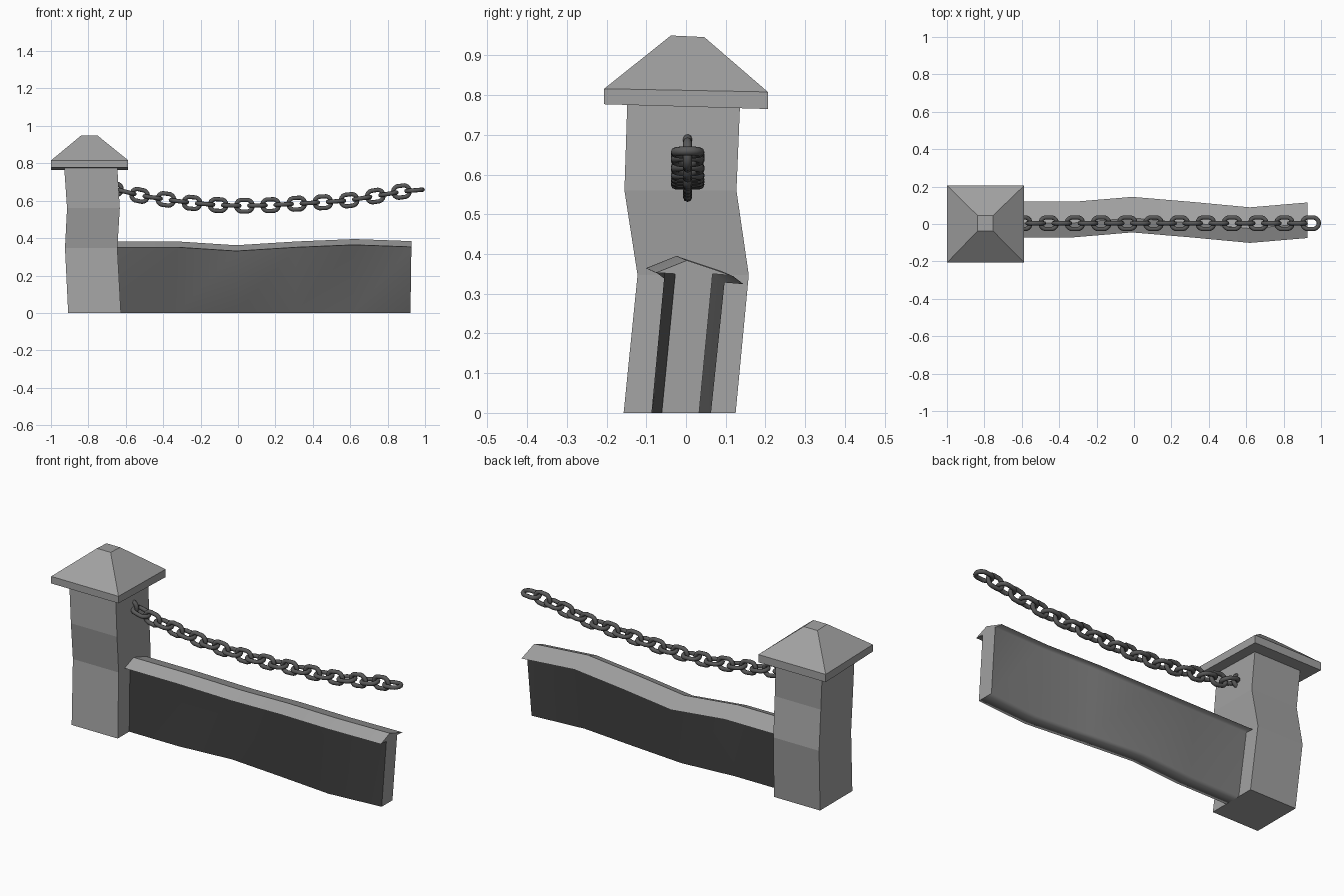
import bpy, bmesh, math
from mathutils import Matrix, Vector

cube = bpy.data.objects.get("Cube")
if cube:
    bpy.data.objects.remove(cube, do_unlink=True)


def material(name, value):
    m = bpy.data.materials.new(name)
    m.use_nodes = True
    col = (value, value, value, 1)
    m.diffuse_color = col
    m.node_tree.nodes["Principled BSDF"].inputs["Base Color"].default_value = col
    return m


stone = material("grey stone", 0.36)
iron = material("dark iron", 0.1)


def finish(name, bm, mat):
    bmesh.ops.recalc_face_normals(bm, faces=bm.faces[:])
    mesh = bpy.data.meshes.new(name)
    bm.to_mesh(mesh)
    bm.free()
    mesh.materials.append(mat)
    obj = bpy.data.objects.new(name, mesh)
    bpy.context.collection.objects.link(obj)
    return obj


def smooth(obj, degrees):
    bpy.ops.object.select_all(action='DESELECT')
    obj.select_set(True)
    bpy.context.view_layer.objects.active = obj
    bpy.ops.object.shade_smooth_by_angle(angle=math.radians(degrees))


def loft(name, rings, mat):
    """Skin a row of closed rings and cap both ends."""
    bm = bmesh.new()
    rows = [[bm.verts.new(p) for p in ring] for ring in rings]
    n = len(rows[0])
    for a, b in zip(rows, rows[1:]):
        for i in range(n):
            j = (i + 1) % n
            bm.faces.new((a[i], a[j], b[j], b[i]))
    bm.faces.new(rows[0])
    bm.faces.new(rows[-1])
    return finish(name, bm, mat)


def square(cx, cy, z, half, tilt=0):
    return [(cx + sx * half, cy + sy * half, z - sy * tilt)
            for sx, sy in ((-1, -1), (1, -1), (1, 1), (-1, 1))]


# Crooked gate post and its pyramid cap
loft("post", [square(-0.767, -0.016, 0, 0.141),
              square(-0.785, 0.018, 0.347, 0.140),
              square(-0.773, -0.014, 0.56, 0.141),
              square(-0.787, -0.006, 0.775, 0.142)], stone)
loft("post_cap", [square(-0.793, 0, 0.771, 0.206, 0.006),
                  square(-0.793, 0, 0.812, 0.206, 0.004),
                  square(-0.795, 0.004, 0.948, 0.042, 0.002)], stone)


# Wavy leaning wall with a ridged coping: x, centre y, eave height
def wall_ring(x, cy, z):
    foot = cy - 0.034
    return [(x - 0.005, foot - 0.047, 0), (x, cy - 0.047, z),
            (x, cy - 0.095, z + 0.003), (x, cy - 0.018, z + 0.034),
            (x, cy + 0.095, z - 0.004), (x, cy + 0.047, z),
            (x - 0.005, foot + 0.047, 0)]


wall = loft("wall", [wall_ring(*s) for s in (
    (-0.66, 0.024, 0.348), (-0.32, 0.024, 0.348), (-0.01, 0.05, 0.328),
    (0.31, 0.023, 0.348), (0.62, -0.006, 0.361), (0.927, 0.02, 0.35))], stone)
smooth(wall, 100)
# Keep the coping ridge and the wall ends crisp
for e in wall.data.edges:
    a, b = (wall.data.vertices[i] for i in e.vertices)
    on_end = abs(a.co.x - b.co.x) < 0.02 and (a.index < 7 or a.index >= 35)
    if on_end or (a.index % 7 == 3 and b.index % 7 == 3):
        e.use_edge_sharp = True

# Sagging chain of alternating flat and upright links
SAG = [(-0.68, 0.668), (-0.52, 0.627), (-0.38, 0.606), (-0.245, 0.588),
       (-0.11, 0.577), (0.02, 0.573), (0.17, 0.576), (0.31, 0.584),
       (0.46, 0.592), (0.59, 0.602), (0.735, 0.625), (0.88, 0.65), (1.02, 0.662)]


def sag(x):
    for (x0, z0), (x1, z1) in zip(SAG, SAG[1:]):
        if x <= x1:
            return z0 + (z1 - z0) * (x - x0) / (x1 - x0)
    return SAG[-1][1]


def link(bm, frame, around=16, sides=8, bend=0.0315, wire=0.0115, stretch=0.013):
    rows = []
    for i in range(around):
        t = 2 * math.pi * (i + 0.5) / around
        ring = []
        for j in range(sides):
            s = 2 * math.pi * j / sides
            r = bend + wire * math.cos(s)
            p = Vector((r * math.cos(t), r * math.sin(t), wire * math.sin(s)))
            p.x += math.copysign(stretch, p.x)
            ring.append(bm.verts.new(frame @ p))
        rows.append(ring)
    for i in range(around):
        a, b = rows[i], rows[(i + 1) % around]
        for j in range(sides):
            k = (j + 1) % sides
            bm.faces.new((a[j], b[j], b[k], a[k]))


chain_bm = bmesh.new()
for n in range(24):
    x = 0.944 - 0.07 * n
    slope = math.atan2(sag(x + 0.035) - sag(x - 0.035), 0.07)
    link(chain_bm, Matrix.Translation((x, 0.004, sag(x)))
         @ Matrix.Rotation(-slope, 4, 'Y')
         @ Matrix.Rotation(math.pi / 2 * (n % 2), 4, 'X'))
smooth(finish("chain", chain_bm, iron), 60)
